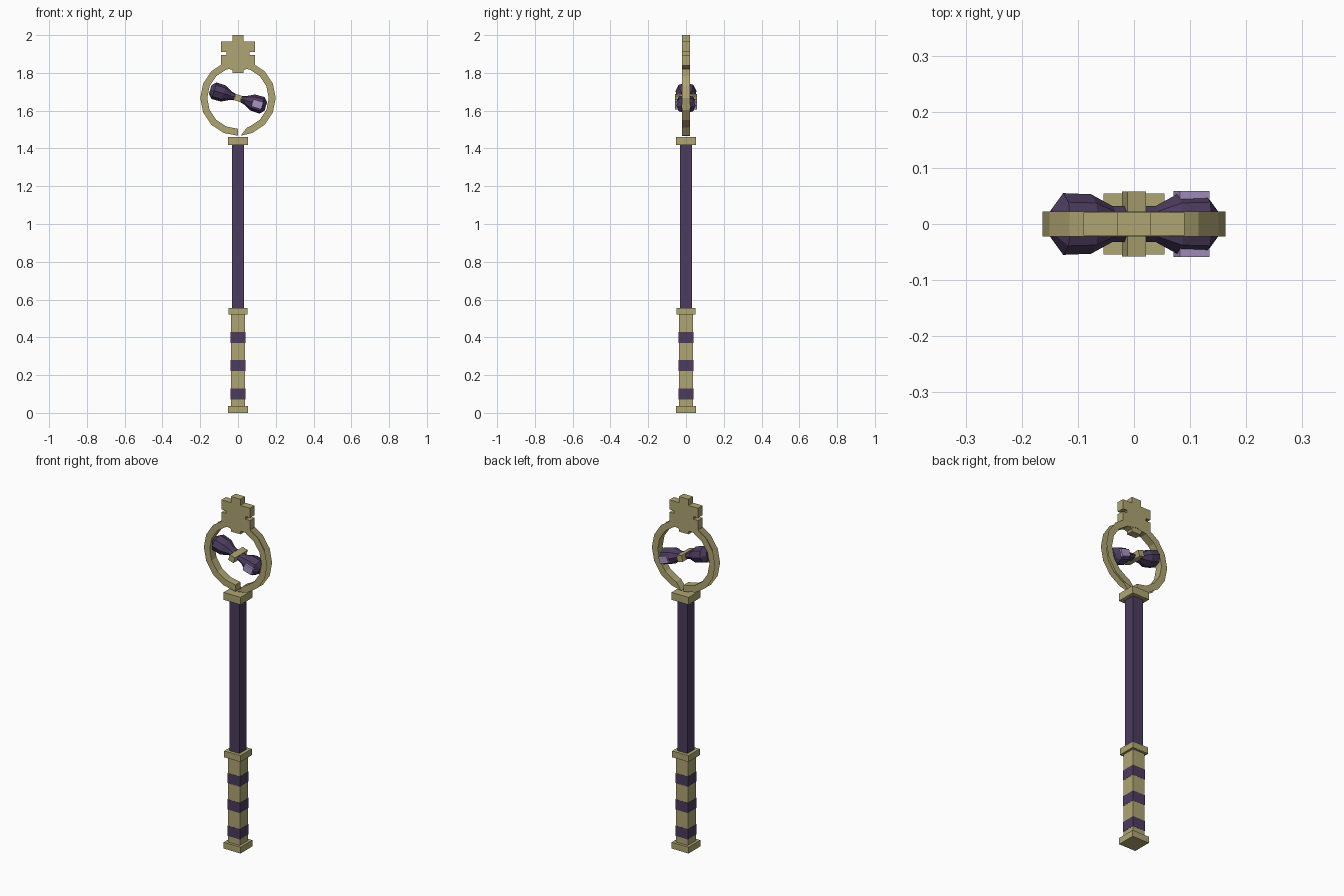
import bpy, bmesh, math
from mathutils import Matrix, Vector

cube = bpy.data.objects.get("Cube")
if cube:
    bpy.data.objects.remove(cube, do_unlink=True)


def material(name, rgb):
    m = bpy.data.materials.new(name)
    m.use_nodes = True
    color = (*rgb, 1)
    m.diffuse_color = color
    m.node_tree.nodes["Principled BSDF"].inputs["Base Color"].default_value = color
    return m


GOLD = material("dull gold", (0.43, 0.376, 0.17))
PURPLE = material("dark purple", (0.072, 0.045, 0.112))
LAVENDER = material("lavender", (0.39, 0.30, 0.55))


def finish(name, bm, mat, matrix=Matrix(), fix=True):
    if fix:
        bmesh.ops.recalc_face_normals(bm, faces=bm.faces)
    me = bpy.data.meshes.new(name)
    bm.to_mesh(me)
    bm.free()
    me.materials.append(mat)
    ob = bpy.data.objects.new(name, me)
    ob.matrix_world = matrix
    bpy.context.collection.objects.link(ob)
    return ob


def box(name, size, center, mat, matrix=Matrix()):
    bm = bmesh.new()
    bmesh.ops.create_cube(bm, size=1)
    bmesh.ops.transform(bm, matrix=Matrix.Translation(center) @ Matrix.Diagonal((*size, 1)), verts=bm.verts)
    return finish(name, bm, mat, matrix)


def post(name, half, z0, z1, mat):
    return box(name, (2 * half, 2 * half, z1 - z0), (0, 0, (z0 + z1) / 2), mat)


# Square shaft, grip and collars
post("bottom_cap", 0.053, 0, 0.036, GOLD)
post("grip", 0.038, 0.036, 0.52, GOLD)
post("grip_collar", 0.051, 0.52, 0.556, GOLD)
post("shaft", 0.032, 0.556, 1.418, PURPLE)
post("top_collar", 0.054, 1.418, 1.46, GOLD)
for i, z in enumerate((0.1, 0.25, 0.4)):
    post(f"grip_band_{i + 1}", 0.0388, z - 0.029, z + 0.029, PURPLE)

# Faceted hoop, open along its outer rim and split at the bottom
CENTER = Vector((0, 0, 1.667))
OUTER, INNER, DEPTH, SIDES = 0.2, 0.163, 0.022, 16


def rim(radius, degrees, y):
    a = math.radians(degrees)
    return CENTER + Vector((radius * math.cos(a), y, radius * math.sin(a)))


bm = bmesh.new()
sections = []
for i in range(SIDES + 1):
    a = -90 + 360 * i / SIDES
    inner_a = -73 if i == 0 else a
    outer_a = -86 if i == 0 else a
    sections.append([bm.verts.new(p) for p in (
        rim(OUTER, outer_a, -DEPTH), rim(INNER, inner_a, -DEPTH),
        rim(INNER, inner_a, DEPTH), rim(OUTER, outer_a, DEPTH))])
for s, t in zip(sections, sections[1:]):
    for k in range(3):
        bm.faces.new((s[k], s[k + 1], t[k + 1], t[k]))
bm.faces.new(sections[0][::-1])
bm.faces.new(sections[-1])
bm.normal_update()
front = [f for f in bm.faces if f.calc_center_median().y < -DEPTH * 0.9]
if front[0].normal.y > 0:
    bmesh.ops.reverse_faces(bm, faces=bm.faces)
finish("hoop", bm, GOLD, fix=False)

# Stepped crest: mirrored outline, extruded front to back
half = [(0.03, 1.80), (0.03, 1.815), (0.06, 1.825), (0.09, 1.84), (0.09, 1.895), (0.062, 1.895),
        (0.062, 1.91), (0.09, 1.91), (0.09, 1.965), (0.03, 1.965), (0.03, 2.0)]
outline = half + [(-x, z) for x, z in reversed(half)]
bm = bmesh.new()
face = bm.faces.new([bm.verts.new((x, -0.0205, z)) for x, z in outline])
new = bmesh.ops.extrude_face_region(bm, geom=[face])["geom"]
bmesh.ops.translate(bm, vec=(0, 0.041, 0), verts=[v for v in new if isinstance(v, bmesh.types.BMVert)])
finish("crest", bm, GOLD)

# Tilted pair of faceted gems joined by a tie
TILT = Matrix.Translation(CENTER) @ Matrix.Rotation(math.radians(17), 4, "Y")
PROFILE = [(0.018, 0.018, 0.032), (0.04, 0.023, 0.032), (0.08, 0.044, 0.053),
           (0.132, 0.046, 0.055), (0.154, 0.024, 0.026)]
for side, name in ((-1, "right_gem"), (1, "left_gem")):
    bm = bmesh.new()
    rings = []
    for s, rz, ry in PROFILE:
        rings.append([bm.verts.new((side * s, ry * math.cos(k * math.pi / 4), rz * math.sin(k * math.pi / 4)))
                      for k in range(8)])
    for a, b in zip(rings, rings[1:]):
        for k in range(8):
            n = (k + 1) % 8
            bm.faces.new((a[k], a[n], b[n], b[k]))
    bm.faces.new(rings[0])
    bm.faces.new(rings[-1])
    finish(name, bm, PURPLE, TILT)
box("gem_tie", (0.034, 0.116, 0.034), (0, 0, 0), GOLD, TILT)
box("gem_glint", (0.055, 0.117, 0.04), (0.108, 0, -0.002), LAVENDER, TILT)
